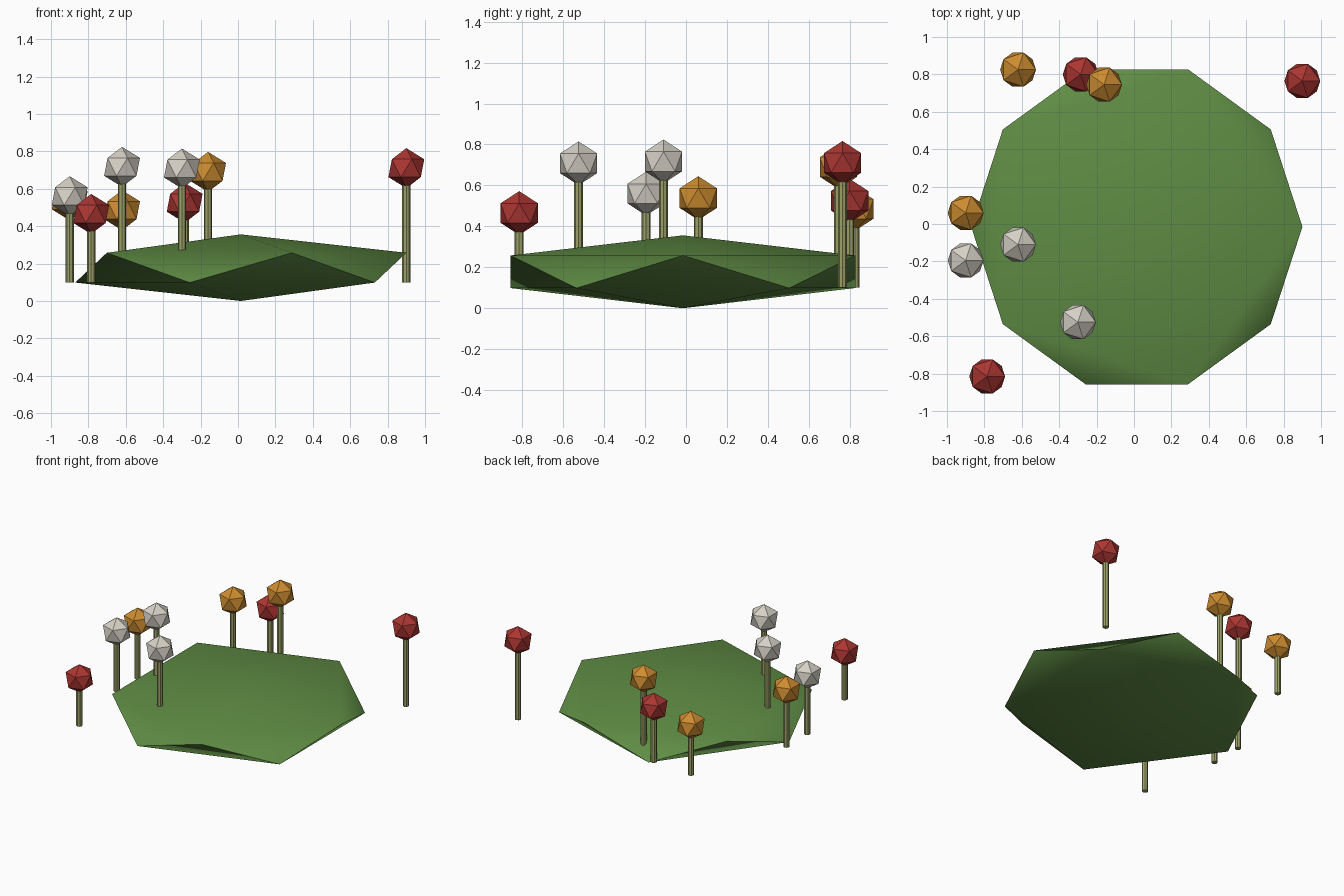
import bpy
import math

cube = bpy.data.objects.get("Cube")
if cube:
    bpy.data.objects.remove(cube, do_unlink=True)


def make_material(name, srgb):
    """Flat material from 0-255 display values, stored as linear."""
    linear = [((c / 255 + 0.055) / 1.055) ** 2.4 for c in srgb]
    mat = bpy.data.materials.new(name)
    mat.use_nodes = True
    mat.diffuse_color = (*linear, 1)
    mat.node_tree.nodes["Principled BSDF"].inputs["Base Color"].default_value = (*linear, 1)
    return mat


GREEN = make_material("grass green", (95, 140, 68))
TRUNK = make_material("olive wood", (158, 163, 105))
RED = make_material("leaf red", (172, 54, 50))
GOLD = make_material("leaf gold", (204, 140, 48))
WHITE = make_material("leaf white", (214, 209, 198))

BASE_Z = 0.1
CROWN_RADIUS = 0.107
TRUNK_RADIUS = 0.022


def finish(name, mat):
    obj = bpy.context.object
    obj.name = name
    obj.data.materials.append(mat)
    return obj


def add_tree(index, x, y, z, leaf):
    """Slim trunk with a faceted crown centred at height z."""
    height = z - BASE_Z
    bpy.ops.mesh.primitive_cylinder_add(
        vertices=8, radius=TRUNK_RADIUS, depth=height, location=(x, y, BASE_Z + height / 2))
    finish(f"tree_trunk_{index}", TRUNK)
    bpy.ops.mesh.primitive_ico_sphere_add(
        subdivisions=1, radius=CROWN_RADIUS, location=(x, y, z))
    finish(f"tree_crown_{index}", leaf)


# Squashed, softly shaded island
bpy.ops.mesh.primitive_ico_sphere_add(subdivisions=1, radius=1, location=(0.015, -0.015, 0.178))
island = finish("island", GREEN)
island.scale = (0.99, 0.99, 0.178)
bpy.ops.object.transform_apply(location=False, rotation=False, scale=True)
bpy.ops.object.shade_smooth_by_angle(angle=math.radians(40))

# Trees: x, y, crown height, leaf colour
trees = [
    (-0.62, 0.825, 0.485, GOLD),
    (-0.285, 0.80, 0.525, RED),
    (-0.16, 0.745, 0.69, GOLD),
    (0.90, 0.765, 0.71, RED),
    (-0.90, 0.06, 0.538, GOLD),
    (-0.90, -0.195, 0.56, WHITE),
    (-0.62, -0.11, 0.717, WHITE),
    (-0.30, -0.525, 0.708, WHITE),
    (-0.785, -0.815, 0.465, RED),
]
for i, tree in enumerate(trees, 1):
    add_tree(i, *tree)
